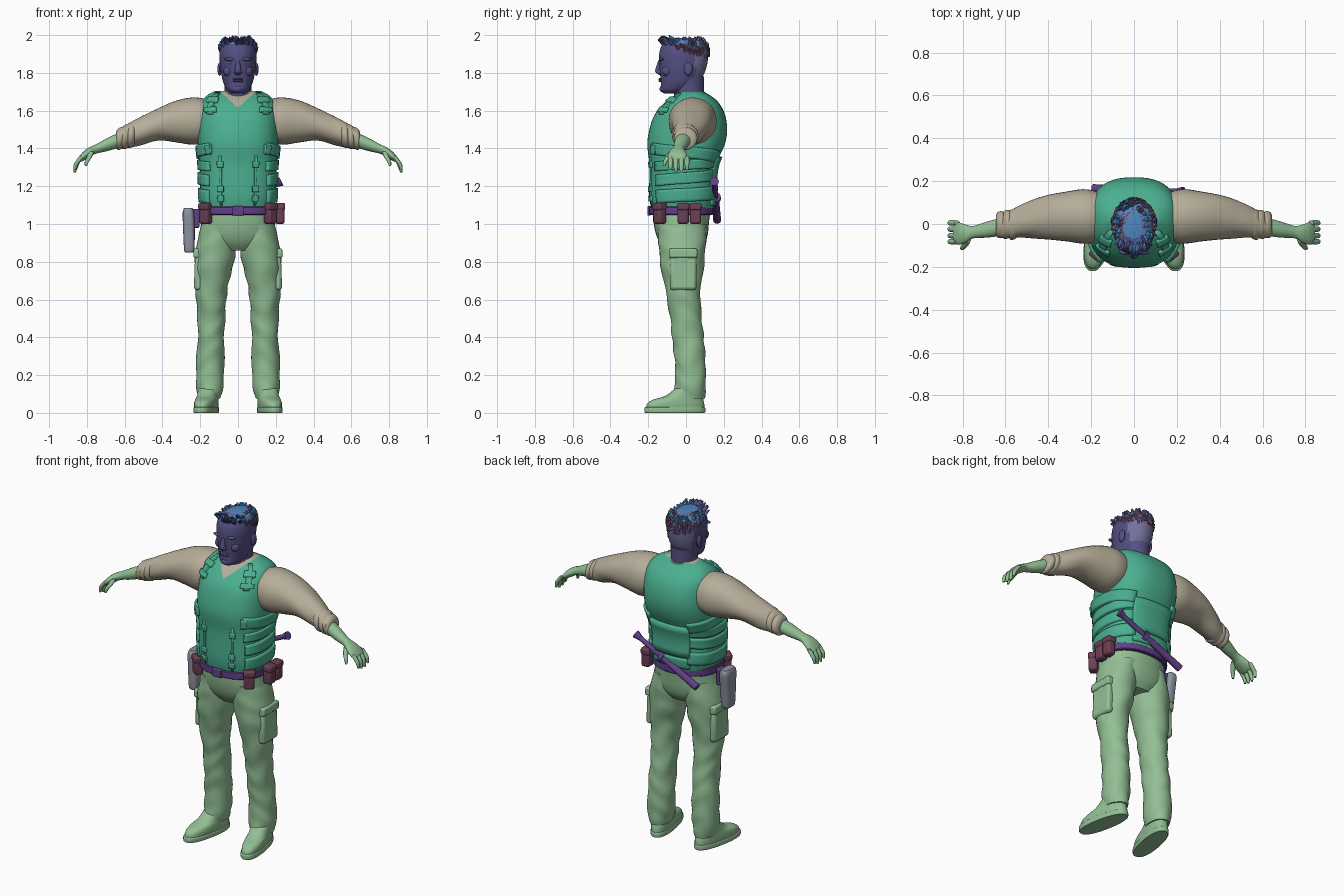
import bpy, bmesh, math, random
from mathutils import Vector, Matrix

cube = bpy.data.objects.get("Cube")
if cube:
    bpy.data.objects.remove(cube, do_unlink=True)
random.seed(4)


def material(name, *rgb):
    m = bpy.data.materials.new(name)
    m.use_nodes = True
    m.diffuse_color = (*rgb, 1)
    m.node_tree.nodes["Principled BSDF"].inputs["Base Color"].default_value = (*rgb, 1)
    return m


VEST = material("teal vest", .07, .43, .28)
GREEN = material("soft green", .29, .52, .3)
SHIRT = material("beige shirt", .47, .42, .32)
POUCH = material("maroon pouch", .15, .05, .09)
BELT = material("purple belt", .12, .05, .25)
GREY = material("grey holster", .27, .29, .36)
FACE = material("indigo face", .09, .08, .23)
SCALP = material("pale indigo scalp", .18, .17, .33)
BLUE = material("blue hair", .08, .24, .52)
RED = material("red hair", .22, .05, .09)
made = []


def finish(name, bm, mats, mirror=False, bevel=0):
    bmesh.ops.recalc_face_normals(bm, faces=bm.faces)
    mesh = bpy.data.meshes.new(name)
    bm.to_mesh(mesh)
    bm.free()
    for m in mats if isinstance(mats, list) else [mats]:
        mesh.materials.append(m)
    ob = bpy.data.objects.new(name, mesh)
    bpy.context.collection.objects.link(ob)
    if bevel:
        b = ob.modifiers.new("bevel", "BEVEL")
        b.width, b.segments = bevel, 2
    if mirror:
        ob.modifiers.new("mirror", "MIRROR")
    made.append(ob)
    return ob


def spline(rows, steps=4):
    # smooth interpolation through cross-section rows
    out, last = [], len(rows) - 1
    for i in range(last):
        p, q, r, s = [Vector(rows[max(0, min(last, i + k))]) for k in (-1, 0, 1, 2)]
        for j in range(steps):
            t = j / steps
            out.append(q + (r - p) * (t / 2) + (p * 2 - q * 5 + r * 4 - s) * (t * t / 2)
                       + (q * 3 - p - r * 3 + s) * (t ** 3 / 2))
    return out + [Vector(rows[-1])]


def ring_point(row, ang, axis="z", power=1.0, grow=0.0):
    c, s = [math.copysign(abs(v) ** power, v) for v in (math.cos(ang), math.sin(ang))]
    u, v = (row[3] + grow) * c, (row[4] + grow) * s
    off = {"z": (u, v, 0), "x": (0, u, v), "y": (u, 0, v)}[axis]
    return Vector(row[:3]) + Vector(off)


def loft_mesh(rows, axis="z", n=32, power=1.0, steps=4, fold=0.0):
    bm, rings = bmesh.new(), []
    for row in spline(rows, steps):
        ring = []
        for k in range(n):
            a = math.tau * k / n
            grow = fold * math.sin(row[2] * 45 + 2 * math.sin(a * 2 + row[2] * 9))
            ring.append(bm.verts.new(ring_point(row, a, axis, power, grow)))
        rings.append(ring)
    for r, s in zip(rings, rings[1:]):
        for k in range(n):
            bm.faces.new((r[k], r[(k + 1) % n], s[(k + 1) % n], s[k]))
    bm.faces.new(rings[0])
    bm.faces.new(rings[-1])
    return bm


def loft(name, rows, mat, mirror=False, **kw):
    return finish(name, loft_mesh(rows, **kw), mat, mirror)


def centred(*rows):
    return [(0, y, z, a, b) for z, y, a, b in rows]


def row_at(rows, z):
    for p, q in zip(rows, rows[1:]):
        if p[2] <= z <= q[2]:
            return p.lerp(q, (z - p[2]) / max(q[2] - p[2], 1e-6))
    return rows[0] if z < rows[0][2] else rows[-1]


def box(name, loc, size, mat, mirror=False, turn=0, tilt=0, bevel=.01):
    bm = bmesh.new()
    m = (Matrix.Translation(loc) @ Matrix.Rotation(math.radians(turn), 4, "Z")
         @ Matrix.Rotation(math.radians(tilt), 4, "Y") @ Matrix.Diagonal((*size, 1)))
    bmesh.ops.create_cube(bm, size=1, matrix=m)
    return finish(name, bm, mat, mirror, bevel)


def ball(name, loc, size, mat, mirror=False):
    bm = bmesh.new()
    m = Matrix.Translation(loc) @ Matrix.Diagonal((*size, 1))
    bmesh.ops.create_uvsphere(bm, u_segments=16, v_segments=10, radius=1, matrix=m)
    return finish(name, bm, mat, mirror)


def add_rod(bm, p, q, r1, r2, sides=16):
    p, q = Vector(p), Vector(q)
    m = Matrix.Translation((p + q) / 2) @ (q - p).to_track_quat("Z", "Y").to_matrix().to_4x4()
    return bmesh.ops.create_cone(bm, cap_ends=True, segments=sides, radius1=r1, radius2=r2,
                                 depth=(q - p).length, matrix=m)["verts"]


# Vest body, with the shirt showing in the V neck
torso = centred((1.085, -.02, .19, .165), (1.15, -.02, .2, .175), (1.25, -.022, .2, .172),
                (1.33, -.015, .205, .18), (1.42, 0, .213, .205), (1.5, .012, .215, .206),
                (1.58, .02, .21, .186), (1.64, .03, .198, .145), (1.68, .035, .165, .095),
                (1.705, .03, .12, .05))
bm = loft_mesh(torso, n=48, power=.8)
for side in (1, -1):
    bmesh.ops.bisect_plane(bm, geom=bm.verts[:] + bm.edges[:] + bm.faces[:],
                           plane_co=(0, 0, 1.615), plane_no=(1, 0, -1.1 * side))
for f in bm.faces:
    c = f.calc_center_median()
    f.material_index = int(c.y < .03 and abs(c.x) < 1.1 * (c.z - 1.615))
finish("vest", bm, [VEST, SHIRT])
torso = spline(torso)


def patch(name, z0, z1, a0, a1, lift=.01, slope=0, mirror=True, mat=VEST):
    # panel that hugs the vest surface
    bm, nu, nv = bmesh.new(), 14, 5
    grid = []
    for i in range(nu + 1):
        a = math.radians(a0 + (a1 - a0) * i / nu)
        zs = [z0 + (z1 - z0) * j / nv + slope * i / nu for j in range(nv + 1)]
        grid.append([bm.verts.new(ring_point(row_at(torso, z), a, power=.8)) for z in zs])
    for g, h in zip(grid, grid[1:]):
        for j in range(nv):
            bm.faces.new((g[j], h[j], h[j + 1], g[j + 1]))
    ob = finish(name, bm, mat)
    s = ob.modifiers.new("thickness", "SOLIDIFY")
    s.thickness, s.offset = lift * 2, 0
    if mirror:
        ob.modifiers.new("mirror", "MIRROR")


patch("front_strap", 1.1, 1.36, -70, -66, .007)
for z in (1.12, 1.17, 1.3):
    patch("front_strap_buckle", z, z + .03, -73, -63, .012)
patch("upper_side_band", 1.37, 1.43, -52, 60, .014, -.04)
patch("middle_side_band", 1.28, 1.33, -48, 62, .012, .02)
patch("lower_side_band", 1.2, 1.26, -45, 62, .014, .03)
patch("hem_side_band", 1.11, 1.18, -45, 62, .012, .02)
patch("side_buckle", 1.37, 1.42, -54, -44, .02)
patch("lower_back_pad", 1.17, 1.36, 58, 122, .016, mirror=False)
patch("back_hem", 1.1, 1.16, 58, 122, .01, mirror=False)
patch("shoulder_strap", 1.58, 1.69, -56, -44, .01)
for z in (1.59, 1.64):
    patch("shoulder_buckle", z, z + .022, -62, -38, .016)

# Sleeves, rolled cuffs and collar
loft("sleeve", [(.12, .03, 1.55, .1, .1), (.22, .035, 1.545, .125, .128),
                (.32, .035, 1.543, .113, .115), (.42, .03, 1.528, .098, .088),
                (.52, .015, 1.49, .08, .074), (.58, 0, 1.468, .066, .062),
                (.63, -.008, 1.45, .056, .052)], SHIRT, True, axis="x", fold=.003)
for x, z, r in ((.565, 1.472, .07), (.595, 1.462, .066), (.625, 1.452, .06)):
    loft("rolled_cuff", [(x - .02, 0, z + .006, r - .012, r - .016), (x - .01, 0, z + .004, r, r - .003),
                         (x + .01, -.004, z - .004, r, r - .004), (x + .02, -.006, z - .008, r - .014, r - .016)],
         SHIRT, True, axis="x")
loft("collar", centred((1.6, .025, .1, .1), (1.66, .025, .09, .09), (1.7, .022, .08, .08)), SHIRT)

# Forearms and hands
loft("forearm_and_palm", [(.58, -.005, 1.463, .045, .042), (.68, -.025, 1.425, .038, .036),
                          (.75, -.038, 1.398, .029, .025), (.785, -.045, 1.38, .042, .027),
                          (.82, -.045, 1.358, .052, .024), (.845, -.045, 1.338, .044, .014)],
     GREEN, True, axis="x")
for y, drop in ((.005, .012), (-.024, 0), (-.054, .002), (-.082, .012)):
    loft("finger", [(.825, y, 1.36, .013, .012), (.848, y, 1.33, .014, .013),
                    (.859, y, 1.3 + drop, .011, .012), (.864, y, 1.273 + drop, .006, .007)],
         GREEN, True, n=12)
loft("thumb", [(.775, -.075, 1.385, .014, .013), (.787, -.095, 1.355, .014, .014),
               (.8, -.11, 1.33, .011, .011), (.805, -.115, 1.308, .006, .006)], GREEN, True, n=12)

# Trousers
loft("trouser_seat", centred((.86, -.015, .1, .09), (.9, -.018, .17, .12), (.95, -.022, .198, .138),
                             (1.02, -.025, .193, .148), (1.1, -.02, .185, .155)), GREEN, power=.9)
loft("trouser_leg", [(.1, -.02, 1, .09, .13), (.115, -.02, .9, .104, .125), (.125, -.02, .8, .105, .118),
                     (.137, -.018, .7, .09, .1), (.142, -.012, .6, .08, .089),
                     (.141, 0, .5, .073, .083), (.143, .01, .4, .07, .084),
                     (.146, .02, .3, .073, .082), (.148, .024, .2, .075, .08),
                     (.15, .02, .12, .068, .086), (.152, .018, .075, .06, .08)],
     GREEN, True, fold=.003)
box("cargo_pocket", (.208, -.015, .745), (.045, .14, .19), GREEN, True, tilt=-2, bevel=.015)
box("cargo_flap", (.211, -.015, .845), (.05, .15, .05), GREEN, True, tilt=-2, bevel=.01)

# Boots, toes turned out
for name, rows in (("boot_sole", ((0, -.06, .054, .16), (.006, -.06, .058, .164), (.025, -.06, .058, .164),
                                  (.03, -.06, .054, .16))),
                   ("boot_upper", ((.025, -.058, .054, .158), (.05, -.055, .056, .153), (.07, -.042, .055, .135),
                                   (.09, -.01, .054, .1), (.13, .015, .055, .072)))):
    ob = loft(name, centred(*rows), GREEN, power=.85)
    ob.data.transform(Matrix.Translation((.157, 0, 0)) @ Matrix.Rotation(math.radians(11), 4, "Z"))
    ob.modifiers.new("mirror", "MIRROR").mirror_object = None

# Belt, pouches, holster and baton
loft("belt", centred((1.048, -.025, .192, .16), (1.052, -.025, .2, .17), (1.088, -.025, .2, .17),
                     (1.092, -.025, .192, .16)), BELT, power=.85, steps=2)
box("belt_buckle", (0, -.195, 1.07), (.06, .02, .05), BELT, bevel=.005)
for x, y, turn in ((.172, -.14, 40), (-.172, -.14, -40), (.222, -.015, 90), (.222, .05, 90)):
    box("belt_pouch", (x, y, 1.05), (.06, .05, .1), POUCH, turn=turn, bevel=.012)
    box("pouch_flap", (x, y, 1.092), (.065, .056, .04), POUCH, turn=turn, bevel=.01)
loft("holster", [(-.258, -.035, .85, .022, .035), (-.258, -.035, .87, .028, .042),
                 (-.26, -.03, .98, .031, .05), (-.263, -.025, 1.06, .03, .055),
                 (-.263, -.025, 1.085, .022, .045)], GREY, power=.6)
box("holster_hanger", (-.222, -.02, 1.03), (.035, .05, .1), BELT, bevel=.006)
low, high = Vector((-.19, .165, 1.02)), Vector((.23, .15, 1.225))
bm = bmesh.new()
for t, u, r1, r2 in ((0, .55, .021, .018), (.55, .6, .028, .028), (.6, .95, .014, .014), (.93, 1, .016, .024)):
    add_rod(bm, low.lerp(high, t), low.lerp(high, u), r1, r2)
finish("baton", bm, BELT)

# Head, coloured by region
head = centred((1.69, -.075, .03, .04), (1.71, -.058, .058, .075), (1.75, -.033, .078, .1),
               (1.8, -.02, .09, .118), (1.85, -.015, .096, .128), (1.9, -.012, .098, .13),
               (1.94, -.01, .091, .121), (1.97, -.01, .072, .098), (1.984, -.01, .04, .06))


def hair_colour(c):
    if c.y < -.06:
        return random.choice((0, 0, 2))
    return random.choice((2, 2, 2, 2, 3)) if c.z > 1.945 else random.choice((1, 1, 3, 0))


def hairline(c):
    return c.z > 1.92 - .3 * c.y


bm = loft_mesh(head, n=40, steps=5, power=.95)
for f in bm.faces:
    c = f.calc_center_median()
    f.material_index = hair_colour(c) if hairline(c) else int(c.y > .05)
finish("head", bm, [FACE, SCALP, BLUE, RED])
loft("neck", centred((1.62, .02, .08, .08), (1.7, .015, .072, .08), (1.78, .015, .075, .08)), FACE)

# Short tufts of hair
head, bm = spline(head), bmesh.new()
for i in range(260):
    a, z = random.uniform(0, math.tau), random.uniform(1.89, 1.978)
    p = ring_point(row_at(head, z), a)
    if not hairline(p):
        continue
    front = p.y < -.06
    d = Vector((math.cos(a) * .5, math.sin(a) * .5 - .3, .6)).normalized()
    tip = p + d * (.034 if front else .018)
    tip.z = min(tip.z, 1.998)
    colour = hair_colour(p)
    for v in add_rod(bm, p - d * .01, tip, .014, .004, 6):
        for f in v.link_faces:
            f.material_index = colour
finish("hair_tufts", bm, [FACE, SCALP, BLUE, RED])

# Facial features
loft("nose", centred((1.79, -.135, .01, .008), (1.8, -.14, .021, .017), (1.815, -.146, .016, .017),
                     (1.865, -.137, .01, .01)), FACE, n=16)
ball("ear", (.097, .012, 1.82), (.012, .024, .036), FACE, True)
ball("brow", (.04, -.13, 1.872), (.032, .014, .009), FACE, True)
ball("eye", (.037, -.131, 1.852), (.012, .006, .005), GREEN, True)
ball("cheek", (.05, -.098, 1.81), (.028, .03, .03), FACE, True)
for z in (1.757, 1.768):
    ball("lip", (0, -.136, z), (.028, .01, .006), FACE)
ball("chin", (0, -.118, 1.715), (.03, .022, .02), FACE)

# Smooth shading with crisp edges
bpy.ops.object.select_all(action="DESELECT")
for ob in made:
    ob.select_set(True)
bpy.context.view_layer.objects.active = made[0]
bpy.ops.object.shade_smooth_by_angle(angle=math.radians(40))
